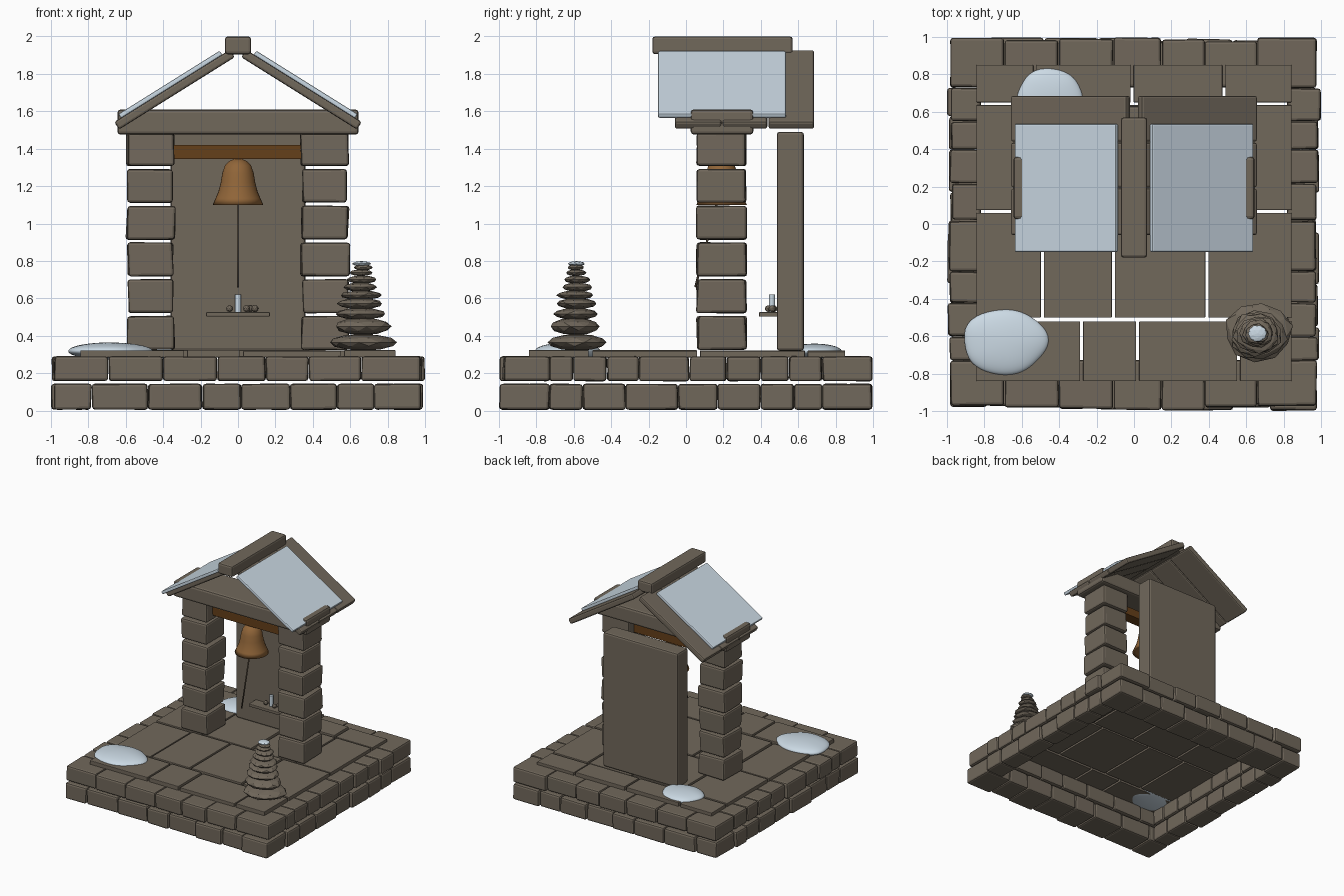
import bpy, bmesh, math, random
from mathutils import Matrix, Vector

if "Cube" in bpy.data.objects:
    bpy.data.objects.remove(bpy.data.objects["Cube"])
random.seed(4)

def material(name, rgb):
    m = bpy.data.materials.new(name)
    m.diffuse_color = (*rgb, 1)
    m.use_nodes = True
    m.node_tree.nodes["Principled BSDF"].inputs["Base Color"].default_value = m.diffuse_color
    return m

STONE = material("weathered stone", (0.165, 0.138, 0.105))
SNOW = material("snow", (0.60, 0.70, 0.78))
BRONZE = material("bronze", (0.28, 0.13, 0.04))
WOOD = material("dark wood", (0.13, 0.05, 0.01))
ROPE = material("rope", (0.10, 0.075, 0.05))

def finish(bm, name, mat, smooth=False):
    bmesh.ops.recalc_face_normals(bm, faces=bm.faces)
    me = bpy.data.meshes.new(name)
    bm.to_mesh(me)
    bm.free()
    me.materials.append(mat)
    for p in me.polygons:
        p.use_smooth = smooth
    ob = bpy.data.objects.new(name, me)
    bpy.context.collection.objects.link(ob)
    return ob

def block(name, lo, hi, mat=STONE, bevel=0.015, jitter=0.0, turn=None):
    """Bevelled box from corner lo to corner hi, corners shaken by jitter."""
    bm = bmesh.new()
    bmesh.ops.create_cube(bm, size=1)
    for v in bm.verts:
        for i in range(3):
            v.co[i] = (lo[i] + hi[i]) / 2 + v.co[i] * (hi[i] - lo[i])
            v.co[i] += random.uniform(-jitter, jitter) * (0.3 if i == 2 else 1)
    if bevel:
        bmesh.ops.bevel(bm, geom=bm.edges[:], offset=bevel, segments=2,
                        profile=0.5, affect='EDGES', clamp_overlap=True)
    if turn:
        bmesh.ops.transform(bm, matrix=turn, verts=bm.verts)
    return finish(bm, name, mat)

def lathe(name, profile, centre, mat, sides=32, smooth=True):
    """Surface of revolution about z from (radius, height) points."""
    bm = bmesh.new()
    rings = [[bm.verts.new((centre[0] + r * math.cos(2 * math.pi * k / sides),
                            centre[1] + r * math.sin(2 * math.pi * k / sides), z))
              for k in range(sides)] for r, z in profile]
    for a, b in zip(rings, rings[1:]):
        for k in range(sides):
            n = (k + 1) % sides
            bm.faces.new((a[k], a[n], b[n], b[k]))
    bm.faces.new(rings[0])
    bm.faces.new(rings[-1])
    return finish(bm, name, mat, smooth)

def blob(name, centre, radii, mat, noise=0.0, subdiv=2, smooth=False):
    """Flattened, slightly irregular pebble."""
    bm = bmesh.new()
    bmesh.ops.create_icosphere(bm, subdivisions=subdiv, radius=1)
    spin = random.uniform(0, 6.28)
    a, b = random.uniform(0, 6), random.uniform(0, 6)
    for v in bm.verts:
        t = math.atan2(v.co.y, v.co.x)
        k = 1 + noise * (math.sin(3 * t + a) + 0.6 * math.sin(5 * t + b))
        p = Matrix.Rotation(spin, 3, 'Z') @ v.co
        v.co = Vector((centre[0] + p.x * radii[0] * k,
                       centre[1] + p.y * radii[1] * k, centre[2] + p.z * radii[2]))
    return finish(bm, name, mat, smooth)

# two courses of the stone base, as rings of blocks
front = ([-0.98, -.78, -.48, -.19, .02, .28, .53, .73, .98],
         [-0.98, -.69, -.40, -.11, .15, .38, .66, .98])
side = ([-.73, -.55, -.32, -.04, .17, .40, .58, .73],
        [-.73, -.60, -.42, -.25, .02, .22, .40, .55, .73])
for c, (z0, z1) in enumerate([(0.005, 0.143), (0.158, 0.29)]):
    for s in (-1, 1):
        for a, b in zip(front[c], front[c][1:]):
            o = random.uniform(0.97, 0.998)
            y = sorted((s * 0.73, s * o))
            block("base_block", (s * a if s < 0 else a, y[0], z0) if s > 0 else (a, y[0], z0),
                  (b - 0.004, y[1], z1), jitter=0.004)
        for a, b in zip(side[c], side[c][1:]):
            x = sorted((s * 0.82, s * random.uniform(0.97, 0.998)))
            block("base_block", (x[0], a, z0), (x[1], b - 0.004, z1), jitter=0.004)

# paving slabs
rows = [(-.84, -.52, (-.85, -.28, .02, .56, .85)),
        (-.50, .06, (-.85, -.49, -.11, .39, .85)),
        (.075, .635, (-.85, -.40, .08, .50, .85)),
        (.65, .85, (-.85, -.53, -.01, .48, .85))]
for y0, y1, xs in rows:
    for a, b in zip(xs, xs[1:]):
        top = random.uniform(0.314, 0.324)
        block("paving_slab", (a + .008, y0, 0.285), (b - .008, y1, top), bevel=0.004)

# pillars of six stacked stones
for s in (-1, 1):
    for i in range(6):
        z = 0.325 + i * 0.1965
        w = random.uniform(0.118, 0.13)
        block("pillar_stone", (s * .467 - w, .06, z), (s * .467 + w, .32, z + .18), jitter=0.008)

# back panel, lintel, wooden bell beam
block("back_panel", (-.36, .485, .32), (.36, .63, 1.49))
block("lintel", (-.645, .025, 1.475), (.645, .36, 1.61), bevel=0.018)
block("bell_beam", (-.36, .14, 1.345), (.36, .24, 1.42), WOOD, 0.004)

# roof: three stone slabs and one snow sheet per side, then the ridge stone
tilt = math.radians(32)
for s in (-1, 1):
    # local x runs down the slope from the apex of the underside
    m = Matrix.Translation((0, 0, 1.90)) @ Matrix.Diagonal((s, 1, 1, 1)) @ Matrix.Rotation(tilt, 4, 'Y')
    for y0, y1 in ((-.06, .19), (.195, .435), (.44, .685)):
        block("roof_slab", (.02, y0, 0), (.75, y1, .048), bevel=0.012, turn=m)
    block("roof_snow", (.07, -.15, .045), (.71, .535, .072), SNOW, 0.008, turn=m)
block("ridge_stone", (-.07, -.18, 1.905), (.07, .57, 2.0))

# bell with hollow mouth, and its leaning pull rope
lathe("bell", [(.105, 1.11), (.135, 1.10), (.12, 1.135), (.105, 1.17), (.092, 1.22), (.084, 1.27),
               (.07, 1.31), (.045, 1.335), (.02, 1.345)], (0, .19), BRONZE)
bpy.context.view_layer.objects.active = bpy.data.objects["bell"]
a, b = Vector((0, .17, 1.13)), Vector((0, .05, .66))
bm = bmesh.new()
bmesh.ops.create_cone(bm, cap_ends=True, segments=8, radius1=.006, radius2=.006, depth=(b - a).length,
                      matrix=Matrix.Translation((a + b) / 2) @ (a - b).to_track_quat('Z', 'Y').to_matrix().to_4x4())
finish(bm, "bell_rope", ROPE, True)

# offering shelf with candle and pebbles
block("shelf", (-.17, .39, .502), (.17, .50, .527), bevel=0.005)
lathe("candle", [(.016, .525), (.016, .62)], (0, .46), SNOW, 12, False)
for x, y in ((-.045, .45), (.045, .44), (.09, .46), (.065, .47)):
    blob("offering_pebble", (x, y, .545), (.019, .019, .018), STONE)

# cairn of flat stones with a snow cap
cairn = [(.365, .18, .045), (.45, .15, .047), (.517, .135, .032), (.572, .122, .03), (.617, .112, .025),
         (.66, .09, .025), (.70, .08, .022), (.737, .062, .018), (.765, .05, .016)]
for z, r, h in cairn:
    blob("cairn_stone", (.66 + random.uniform(-.01, .01), -.585 + random.uniform(-.01, .01), z),
         (r, r * .88, h), STONE, 0.04)
blob("cairn_snow", (.66, -.585, .785), (.05, .045, .014), SNOW, 0.02)

# snow drifts on the paving
blob("snow_drift_front", (-.69, -.63, .318), (.225, .175, .046), SNOW, 0.03, 4, True)
blob("snow_drift_back", (-.45, .685, .318), (.175, .145, .04), SNOW, 0.03, 4, True)
